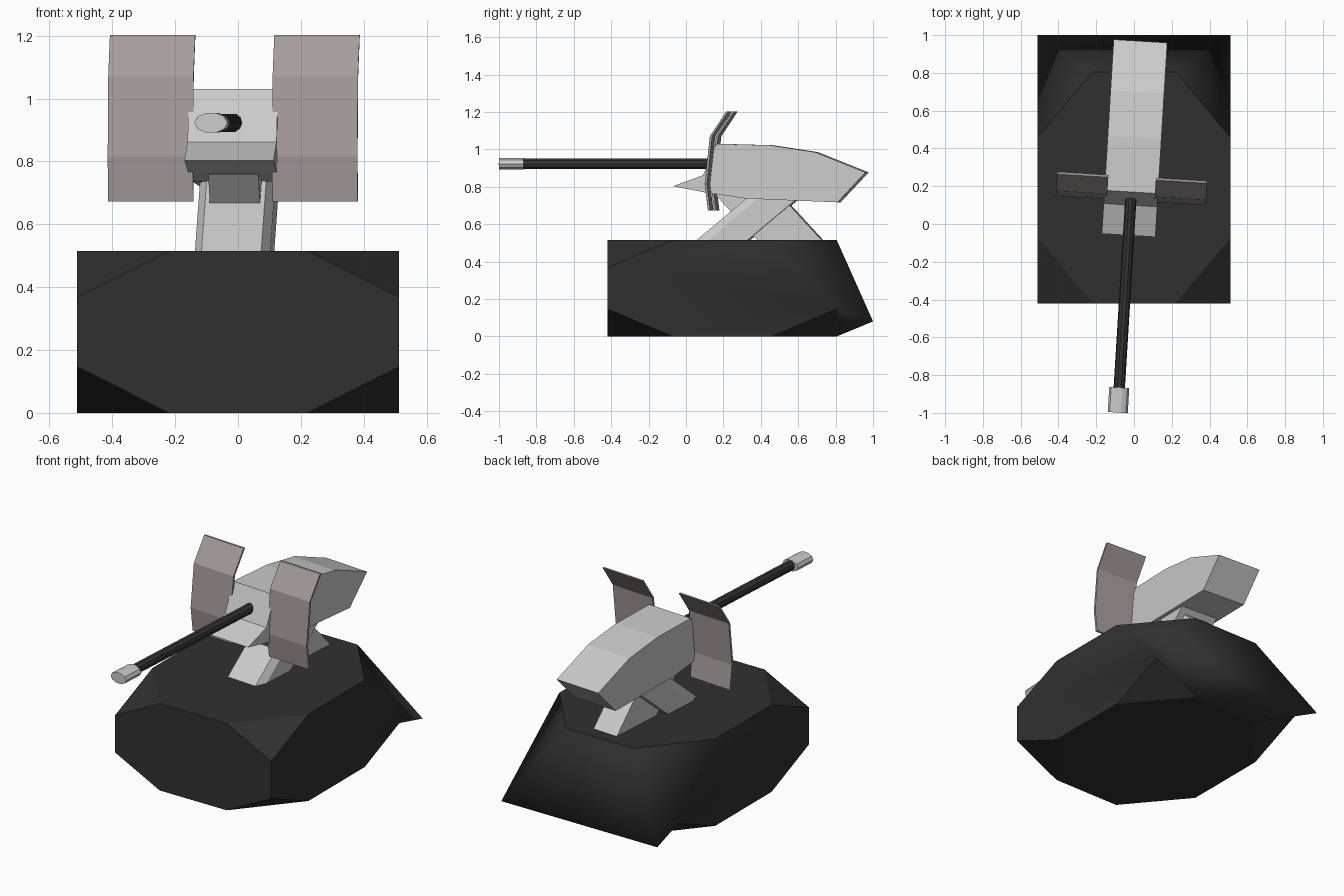
import bpy, bmesh
from math import radians, cos, sin, pi
from mathutils import Matrix, Vector

if "Cube" in bpy.data.objects:
    bpy.data.objects.remove(bpy.data.objects["Cube"])

# The whole gun is turned slightly on its base
TURN = Matrix.Translation((-0.025, 0, 0)) @ Matrix.Rotation(radians(-3.5), 4, 'Z')


def material(name, rgb):
    m = bpy.data.materials.new(name)
    m.diffuse_color = (*rgb, 1)
    m.use_nodes = True
    m.node_tree.nodes["Principled BSDF"].inputs["Base Color"].default_value = m.diffuse_color
    return m


DARK = material("dark_stone", (0.03, 0.03, 0.03))
STEEL = material("dark_steel", (0.035, 0.035, 0.035))
PLATE = material("shield_plate", (0.38, 0.33, 0.33))


def finish(name, bm, mat=None, matrix=None):
    bmesh.ops.recalc_face_normals(bm, faces=bm.faces)
    me = bpy.data.meshes.new(name)
    if matrix:
        bm.transform(matrix)
    bm.to_mesh(me)
    bm.free()
    ob = bpy.data.objects.new(name, me)
    bpy.context.collection.objects.link(ob)
    if mat:
        me.materials.append(mat)
    return ob


def loft(name, ring_a, ring_b, mat=None):
    """Solid between two matching rings of points, in the turned gun frame."""
    bm = bmesh.new()
    a = [bm.verts.new(p) for p in ring_a]
    b = [bm.verts.new(p) for p in ring_b]
    bm.faces.new(a)
    bm.faces.new(b[::-1])
    n = len(a)
    for i in range(n):
        bm.faces.new((a[i], b[i], b[(i + 1) % n], a[(i + 1) % n]))
    return finish(name, bm, mat, TURN)


def prism(name, profile, x0, x1, mat=None):
    return loft(name, [(x0, y, z) for y, z in profile],
                [(x1, y, z) for y, z in profile], mat)


def leaning(name, section, z0, z1, dy):
    return loft(name, [(x, y, z0) for x, y in section],
                [(x, y + dy, z1) for x, y in section])


def tube(name, y0, y1, rx, rz, sides, mat=None):
    def ring(y):
        return [(rx * cos(2 * pi * i / sides), y, 0.923 + rz * sin(2 * pi * i / sides))
                for i in range(sides)]
    return loft(name, ring(y0), ring(y1), mat)


# Base: box with cut corners, its back pulled out into a low wedge
bm = bmesh.new()
mid, half = Vector((0, 0.193, 0.2575)), Vector((0.512, 0.613, 0.2575))
for sx in (-1, 1):
    for sy in (-1, 1):
        for sz in (-1, 1):
            for k in range(3):
                p = Vector((sx * half.x, sy * half.y, sz * half.z))
                p[k] *= 0.43
                bm.verts.new(mid + p)
bmesh.ops.convex_hull(bm, input=bm.verts[:])
bmesh.ops.dissolve_limit(bm, angle_limit=0.02, verts=bm.verts[:], edges=bm.edges[:])


def near(x, y, z):
    return min(bm.verts, key=lambda v: (v.co - Vector((x, y, z))).length)


def split(a, b):
    shared = [f for f in a.link_faces if f in b.link_faces]
    bmesh.utils.face_split(shared[0], a, b)


tips = [near(s * 0.512, 0.806, 0.37) for s in (-1, 1)]
keels = [near(s * 0.22, 0.806, 0) for s in (-1, 1)]
split(*tips)
for tip, keel in zip(tips, keels):
    split(tip, keel)
for tip in tips:
    tip.co.y, tip.co.z = 1.0, 0.08
for f in bm.faces:
    f.smooth = any(t in f.verts[:] for t in tips)
finish("base", bm, DARK)

# Crossed pedestal legs
leaning("front_leg", [(-0.12, 0.32), (0.12, 0.32), (0.12, 0.11), (0.095, 0.045),
                      (-0.095, 0.045), (-0.12, 0.11)], 0.5, 0.76, 0.31)
leaning("rear_leg", [(-0.08, 0.40), (0.08, 0.40), (0.08, 0.745), (-0.08, 0.745)],
        0.5, 0.76, -0.24)

# Gun housing with pointed nose
prism("gun_housing", [(0.17, 1.03), (0.10, 0.862), (-0.06, 0.803), (0.12, 0.768),
                      (0.33, 0.737), (0.82, 0.717), (0.97, 0.877), (0.70, 0.985),
                      (0.46, 1.022)], -0.142, 0.142)

# Bent shields either side of the barrel
line = [(0.24, 1.203), (0.152, 1.07), (0.124, 0.815), (0.142, 0.672)]
shield = line + [(y + 0.013, z) for y, z in reversed(line)]
for side, s in (("left", -1), ("right", 1)):
    prism(side + "_shield", shield, s * 0.126, s * 0.398, PLATE)

# Barrel and oval muzzle
tube("barrel", -0.88, 0.2, 0.03, 0.03, 10, STEEL)
tube("muzzle", -1.0, -0.868, 0.053, 0.033, 10)
